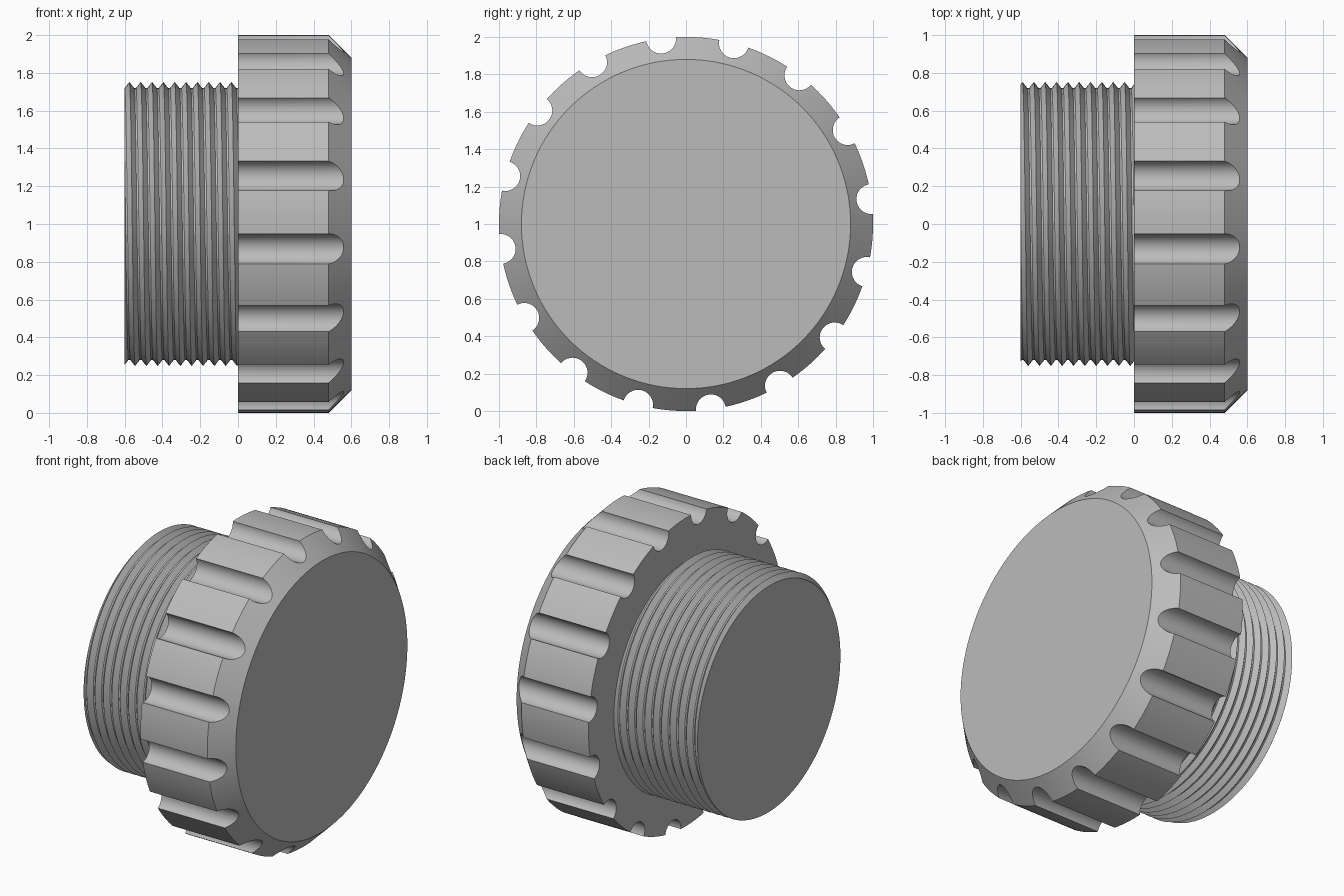
import bpy, bmesh
from math import cos, sin, pi, radians, floor
from mathutils import Matrix, Vector

default = bpy.data.objects.get("Cube")
if default:
    bpy.data.objects.remove(default, do_unlink=True)

CENTRE = Vector((0, 0, 1))          # the shared axis runs along x at z = 1

grey = bpy.data.materials.new("grey")
grey.use_nodes = True
grey.diffuse_color = (0.5, 0.5, 0.5, 1)
grey.node_tree.nodes["Principled BSDF"].inputs["Base Color"].default_value = (0.5, 0.5, 0.5, 1)


def ring_point(x, r, a):
    return CENTRE + Vector((x, r * cos(a), r * sin(a)))


def make_object(name, bm):
    bmesh.ops.recalc_face_normals(bm, faces=bm.faces)
    mesh = bpy.data.meshes.new(name)
    bm.to_mesh(mesh)
    bm.free()
    mesh.materials.append(grey)
    obj = bpy.data.objects.new(name, mesh)
    bpy.context.collection.objects.link(obj)
    return obj


def activate(obj):
    bpy.ops.object.select_all(action='DESELECT')
    obj.select_set(True)
    bpy.context.view_layer.objects.active = obj


def smooth(obj, angle):
    activate(obj)
    bpy.ops.object.shade_smooth_by_angle(angle=radians(angle))


# Chamfered cap: a short profile turned around the axis
SEGMENTS = 128
bm = bmesh.new()
rings = [[bm.verts.new(ring_point(x, r, 2 * pi * i / SEGMENTS)) for i in range(SEGMENTS)]
         for x, r in ((0, 1), (0.48, 1), (0.6, 0.88))]
for low, high in zip(rings, rings[1:]):
    for i in range(SEGMENTS):
        j = (i + 1) % SEGMENTS
        bm.faces.new((low[i], low[j], high[j], high[i]))
bm.faces.new(rings[0])
bm.faces.new(rings[-1])
cap = make_object("grip_cap", bm)

# Sixteen round grip grooves cut along the rim
bm = bmesh.new()
for k in range(16):
    place = Matrix.Translation(ring_point(0.3, 1, radians(7.65 + 22.5 * k)))
    bmesh.ops.create_cone(bm, cap_ends=True, segments=40, radius1=0.08, radius2=0.08,
                          depth=1, matrix=place @ Matrix.Rotation(pi / 2, 4, 'Y'))
cutter = make_object("groove_cutter", bm)
cutter.hide_render = True
cut = cap.modifiers.new("grooves", 'BOOLEAN')
cut.operation = 'DIFFERENCE'
cut.solver = 'EXACT'
cut.object = cutter
activate(cap)
bpy.ops.object.modifier_apply(modifier=cut.name)
bpy.data.objects.remove(cutter, do_unlink=True)
smooth(cap, 25)

# Threaded plug: a helical ridge trimmed square at both ends
PITCH, START, END = 0.06, -0.6, 0.01
ROOT, CREST, HALF = 0.72, 0.752, 0.025
STEPS = 120
bm = bmesh.new()
rows = []
for turn in range(-2, 13):
    for offset in (-HALF, 0, HALF):
        row = []
        for i in range(STEPS + 1):
            a = 2 * pi * i / STEPS
            lead = -0.59 + PITCH * i / STEPS
            x = min(max(lead + turn * PITCH + offset, START), END)
            t = (x - lead) / PITCH
            away = abs(t - floor(t + 0.5)) * PITCH
            r = ROOT + (CREST - ROOT) * max(0, 1 - away / HALF)
            row.append(bm.verts.new(ring_point(x, r, a)))
        rows.append(row)
for low, high in zip(rows, rows[1:]):
    for i in range(STEPS):
        bm.faces.new((low[i], low[i + 1], high[i + 1], high[i]))
bmesh.ops.remove_doubles(bm, verts=bm.verts, dist=0.00002)
loose = [e for e in bm.edges if not e.link_faces]
bmesh.ops.delete(bm, geom=loose, context='EDGES')
bmesh.ops.holes_fill(bm, edges=[e for e in bm.edges if e.is_boundary], sides=0)
plug = make_object("threaded_plug", bm)
smooth(plug, 25)
